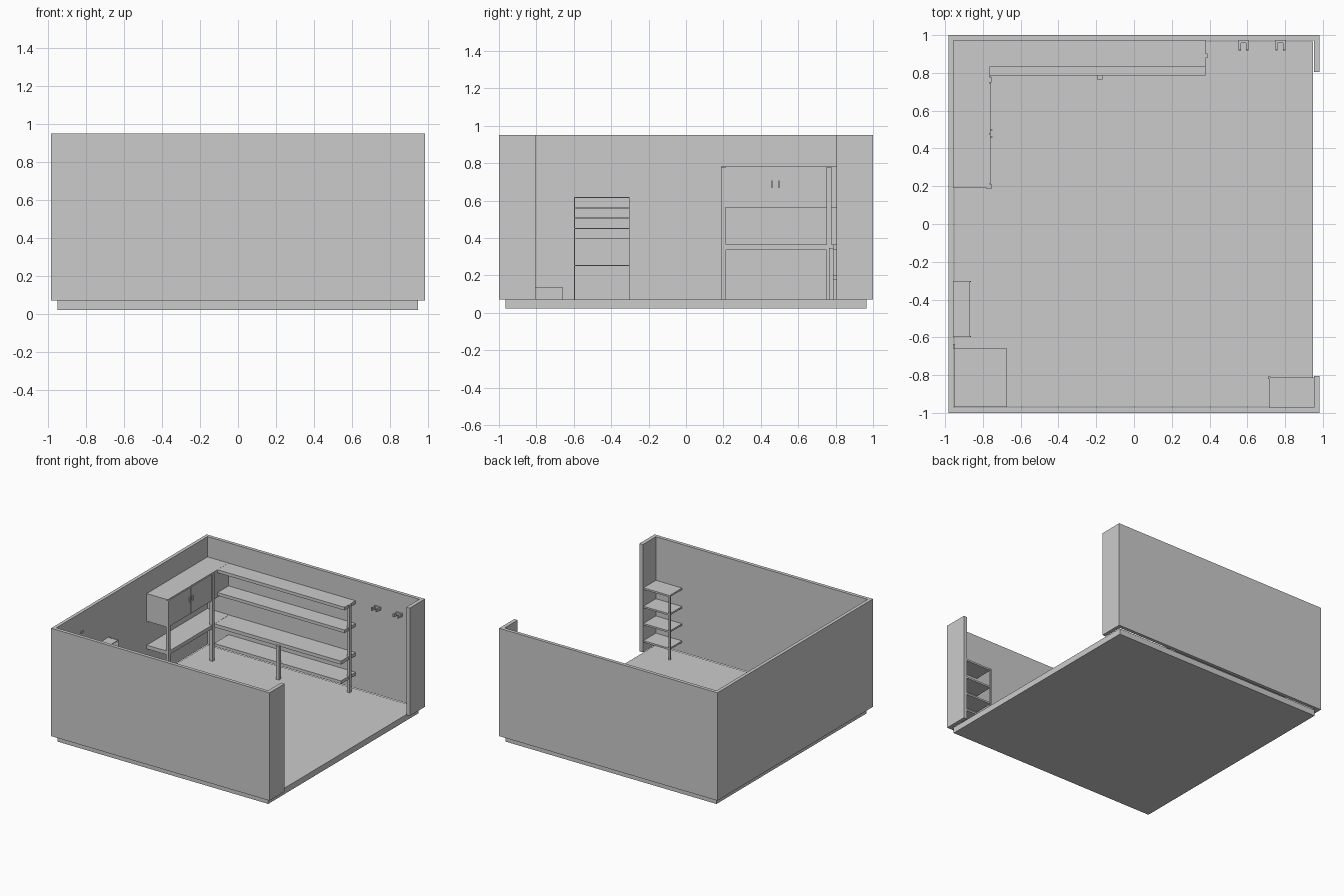
import bpy, bmesh

if "Cube" in bpy.data.objects:
    bpy.data.objects.remove(bpy.data.objects["Cube"])


def box(name, x, y, z):
    """Axis-aligned box given as (min, max) ranges."""
    bm = bmesh.new()
    bmesh.ops.create_cube(bm, size=1)
    for v in bm.verts:
        for i, (lo, hi) in enumerate((x, y, z)):
            v.co[i] = lo if v.co[i] < 0 else hi
    return finish(name, bm)


def prism(name, outline, z0, z1):
    """Extrude a flat outline upward."""
    bm = bmesh.new()
    face = bm.faces.new([bm.verts.new((x, y, z0)) for x, y in outline])
    top = bmesh.ops.extrude_face_region(bm, geom=[face])["geom"]
    for v in top:
        if isinstance(v, bmesh.types.BMVert):
            v.co.z = z1
    bmesh.ops.recalc_face_normals(bm, faces=bm.faces)
    return finish(name, bm)


def finish(name, bm):
    me = bpy.data.meshes.new(name)
    bm.to_mesh(me)
    bm.free()
    ob = bpy.data.objects.new(name, me)
    bpy.context.collection.objects.link(ob)
    return ob


FLOOR = 0.072
WX, WY = -0.955, 0.972      # inner faces of the left and back walls

# Floor slab and C-shaped walls with an open right side
box("floor_slab", (-0.95, 0.948), (-0.965, 0.965), (0.023, FLOOR))
half = [(0.983, 0.805), (0.983, 1), (-0.983, 1)]
inner = [(WX, WY), (0.952, WY), (0.952, 0.805)]
outline = half + [(x, -y) for x, y in half[::-1]] \
    + [(x, -y) for x, y in inner[::-1]] + inner
prism("walls", outline, FLOOR, 0.95)

# Wall cabinet with two doors and handles
box("cabinet_body", (WX, -0.766), (0.19, WY), (0.56, 0.785))
for i, (a, b) in enumerate(((0.215, 0.475), (0.481, 0.745))):
    box(f"cabinet_door_{i}", (-0.766, -0.759), (a, b), (0.565, 0.78))
for i, y in enumerate((0.46, 0.498)):
    box(f"door_handle_{i}", (-0.759, -0.75), (y - 0.003, y + 0.003), (0.668, 0.706))

# Side bench below the cabinet
box("side_bench", (WX, -0.76), (0.19, WY), (0.335, 0.365))
for i, y in enumerate((0.186, 0.75)):
    box(f"side_post_{i}", (-0.78, -0.755), (y, y + 0.027), (FLOOR, 0.78))

# Long shelves on the back wall
for i, (top, front, thick) in enumerate(((0.785, 0.83, 0.025), (0.6, 0.83, 0.025),
                                        (0.364, 0.785, 0.028), (0.203, 0.785, 0.025))):
    box(f"back_shelf_{i}", (-0.765, 0.378), (front, WY - 0.001), (top - thick, top))
box("back_end_post", (0.365, 0.388), (0.88, 0.903), (FLOOR, 0.785))
box("back_middle_post", (-0.195, -0.168), (0.765, 0.79), (FLOOR, 0.345))

# Narrow rack on the left wall
for i, z in enumerate((0.255, 0.398, 0.452, 0.508, 0.562, 0.618)):
    box(f"rack_shelf_{i}", (WX, -0.868), (-0.594, -0.306), (z - 0.005, z))
for i, y in enumerate((-0.599, -0.306)):
    box(f"rack_side_{i}", (WX, -0.864), (y, y + 0.005), (FLOOR, 0.62))

# Storage box in the front left corner and a small wall hook above it
box("storage_box", (-0.953, -0.672), (-0.968, -0.658), (FLOOR, 0.135))
box("wall_hook", (WX, -0.947), (-0.66, -0.635), (0.785, 0.8))

# Corner shelves beside the front right return wall
for i, z in enumerate((0.165, 0.305, 0.445, 0.595)):
    box(f"corner_shelf_{i}", (0.717, 0.952), (-0.972, -0.812), (z - 0.014, z))
box("corner_post", (0.71, 0.722), (-0.82, -0.808), (FLOOR, 0.595))

# Two pronged hangers on the back wall
for i, x in enumerate((0.58, 0.775)):
    box(f"hanger_plate_{i}", (x - 0.027, x + 0.027), (0.958, WY), (0.77, 0.795))
    for j, s in enumerate((-1, 1)):
        px = x + s * 0.02
        box(f"hanger_prong_{i}_{j}", (px - 0.006, px + 0.006), (0.922, 0.958), (0.772, 0.788))
        box(f"hanger_tip_{i}_{j}", (px - 0.006, px + 0.006), (0.918, 0.926), (0.772, 0.798))
